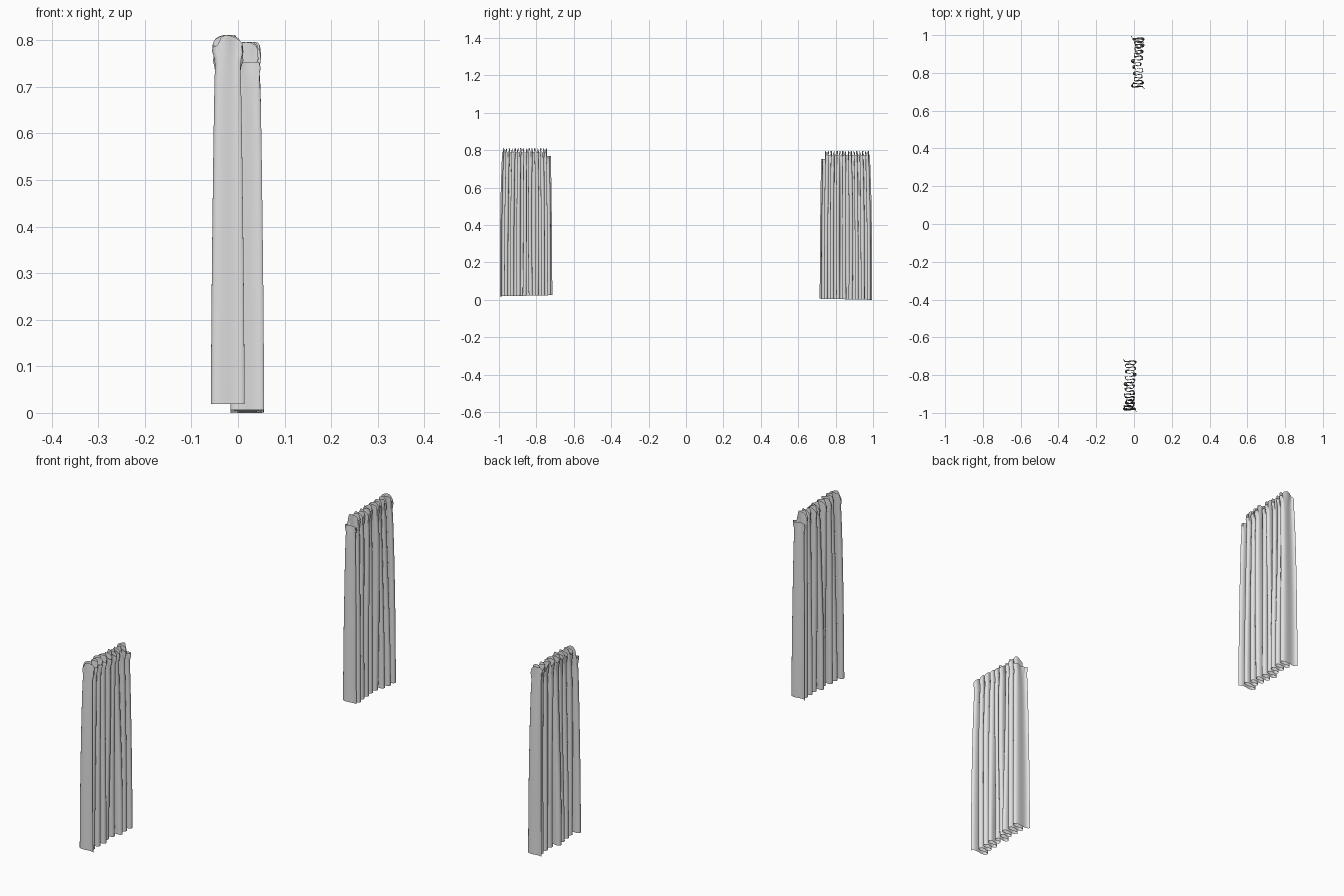
import bpy
import random
from math import sin, cos, pi

cube = bpy.data.objects.get("Cube")
if cube:
    bpy.data.objects.remove(cube, do_unlink=True)

# Plain pale grey cloth
cloth = bpy.data.materials.new("pale_grey_cloth")
cloth.use_nodes = True
grey = (0.75, 0.75, 0.75, 1)
cloth.diffuse_color = grey
bsdf = cloth.node_tree.nodes["Principled BSDF"]
bsdf.inputs["Base Color"].default_value = grey
bsdf.inputs["Roughness"].default_value = 0.8

HALF_FOLDS = 17      # single sweeps of cloth from one side to the other
STEPS = 12           # columns in each sweep
# Height fraction of each row, and how deep the folds are there
ROWS = [(0, 1), (0.12, 0.99), (0.25, 0.97), (0.4, 0.94), (0.55, 0.9),
        (0.7, 0.86), (0.82, 0.82), (0.9, 0.79), (0.945, 0.76),
        (0.962, 0.8), (0.982, 0.9), (1, 0.84)]


def smooth(f):
    return (1 - cos(pi * f)) / 2


def fold_peaks(rng, low):
    """Alternating fold tips, deep at both ends and irregular between."""
    peaks = []
    for i in range(HALF_FOLDS + 1):
        edge = i < 2 or i > HALF_FOLDS - 2
        depth = 1 if edge else rng.uniform(low, 1)
        peaks.append(depth if i % 2 else -depth)
    return peaks


def make_curtain(name, seed, side, centre_x, bottom, top):
    """Pleated sheet hung along y; side is -1 at the front and 1 at the back."""
    rng = random.Random(seed)
    hem, head = fold_peaks(rng, 0.45), fold_peaks(rng, 0.5)
    drift = [rng.uniform(-0.005, 0.005) for _ in hem]
    columns = HALF_FOLDS * STEPS
    verts = []
    for v, depth in ROWS:
        ruffle = max(0, (v - 0.93) / 0.07)
        outer = 0.995 - 0.012 * v ** 3
        inner = 0.715 + 0.008 * v ** 2
        for c in range(columns + 1):
            u = c / columns
            i = min(c // STEPS, HALF_FOLDS - 1)
            f = c / STEPS - i
            phase = pi * c / STEPS
            # Fold depth, changing gradually from hem to heading
            mix = smooth(v)
            a = hem[i] * (1 - mix) + head[i] * mix
            b = hem[i + 1] * (1 - mix) + head[i + 1] * mix
            x = 0.036 * depth * (a + (b - a) * smooth(f))
            x += 0.005 * ruffle * sin(3 * phase + seed)
            # Rounded folds that tuck behind each other
            slide = drift[i] + (drift[i + 1] - drift[i]) * smooth(f)
            y = outer + (inner - outer) * u
            y -= 0.0055 * sin(2 * phase) + slide * sin(pi * v) * sin(pi * u)
            y += 0.003 * ruffle * sin(5 * phase)
            # Crinkled heading, dropping at the inner edge
            peak = top - 0.012 * (1 + cos(2 * phase + 0.6 * sin(7 * u)))
            if u > 0.93:
                peak = min(peak, top - 0.043)
            base = bottom + 0.006 * u
            z = base + (top - 0.02 - base) * v
            z += (peak - top + 0.02) * max(0, (v - 0.8) / 0.2)
            verts.append((centre_x - side * x * -1, side * y, z))
    width = columns + 1
    faces = []
    for r in range(len(ROWS) - 1):
        for c in range(columns):
            k = r * width + c
            faces.append((k, k + 1, k + width + 1, k + width))
    mesh = bpy.data.meshes.new(name)
    mesh.from_pydata(verts, [], faces)
    mesh.materials.append(cloth)
    mesh.update()
    mesh.shade_smooth()
    curtain = bpy.data.objects.new(name, mesh)
    bpy.context.collection.objects.link(curtain)


# The two gathered curtains
make_curtain("front_curtain", 3, -1, -0.022, 0.019, 0.811)
make_curtain("back_curtain", 8, 1, 0.02, 0.0, 0.796)
